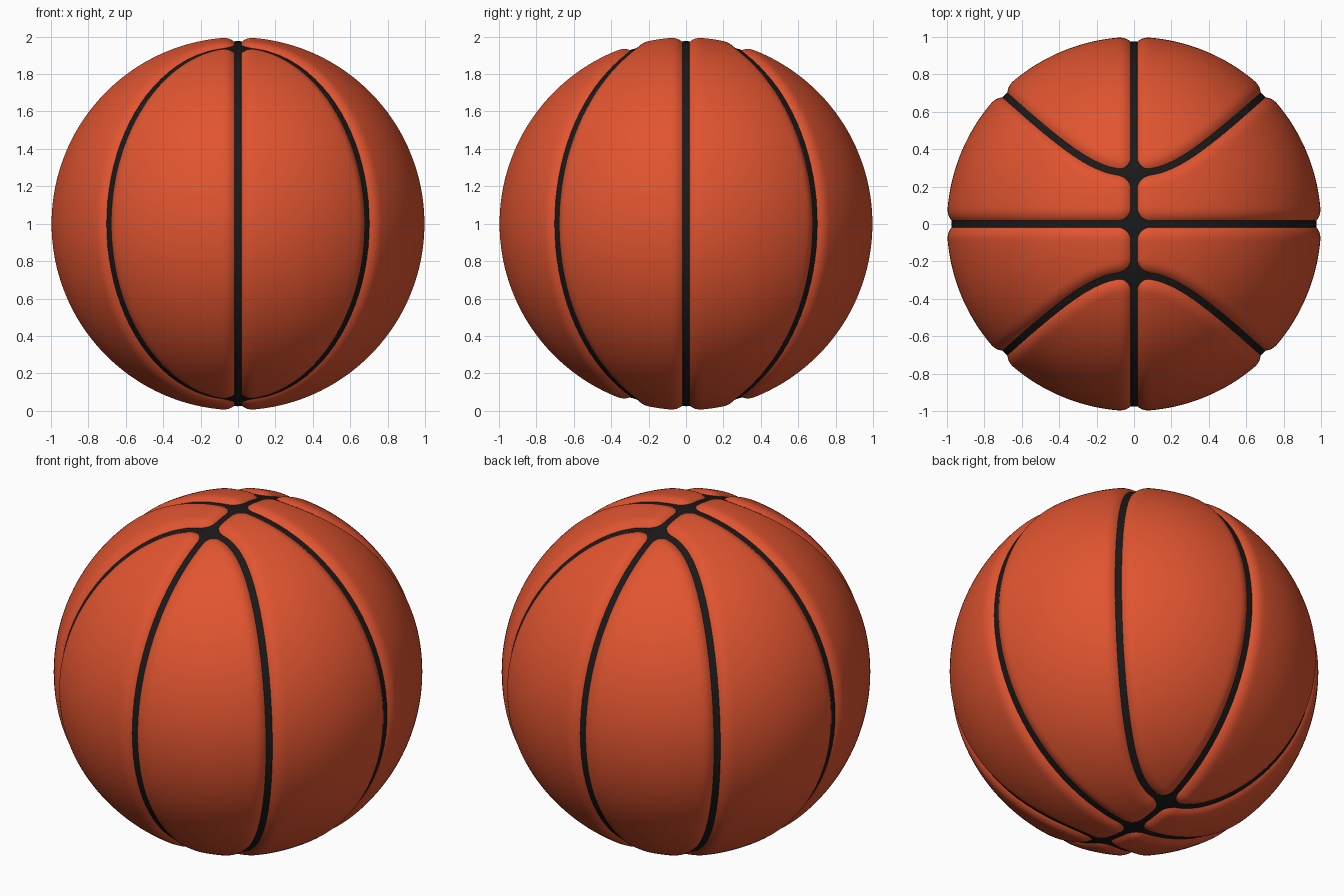
import bpy, bmesh, math
from mathutils import Vector, kdtree

if "Cube" in bpy.data.objects:
    bpy.data.objects.remove(bpy.data.objects["Cube"])

NODE_Y = 0.28            # where the curved seam crosses the x = 0 seam
DIAG = math.sqrt(0.5)    # curved seam meets the equator on the diagonal
ROUND, DEPTH, CORE_R = 0.09, 0.0434, 0.976


def material(name, rgb):
    m = bpy.data.materials.new(name)
    m.diffuse_color = (*rgb, 1)
    m.use_nodes = True
    m.node_tree.nodes["Principled BSDF"].inputs["Base Color"].default_value = m.diffuse_color
    return m


orange = material("orange_leather", (0.75, 0.09, 0.03))
black = material("black_rubber", (0.01, 0.01, 0.01))


def seam_point(t):
    # curved seam in one octant, from the top node (t=0) to the equator (t=1)
    p = 2.5
    x = DIAG * math.sin(t * math.pi / 2)
    k = (DIAG ** p - NODE_Y ** p) / DIAG ** p
    y = (NODE_Y ** p + k * x ** p) ** (1 / p)
    return Vector((x, y, math.sqrt(max(0, 1 - x * x - y * y))))


def meridian(axis, a0, a1, n):
    # arc measured from the pole, in the plane of z and the given axis
    out = []
    for i in range(n + 1):
        a = a0 + (a1 - a0) * i / n
        v = Vector((0, 0, 0 if abs(a - math.pi / 2) < 1e-9 else math.cos(a)))
        v[axis] = math.sin(a)
        out.append(v)
    return out


def resample(pts, n):
    # even spacing by arc length
    acc = [0.0]
    for a, b in zip(pts, pts[1:]):
        acc.append(acc[-1] + (b - a).length)
    out, j = [], 0
    for i in range(n + 1):
        s = acc[-1] * i / n
        while j < len(pts) - 2 and acc[j + 1] < s:
            j += 1
        f = (s - acc[j]) / max(acc[j + 1] - acc[j], 1e-12)
        out.append(pts[j].lerp(pts[j + 1], min(1, f)).normalized())
    out[-1] = pts[-1].copy()
    return out


seam = [seam_point(i / 2000) for i in range(2001)]
tree = kdtree.KDTree(len(seam))
for i, p in enumerate(seam):
    tree.insert(p, i)
tree.balance()


def displaced(p):
    # sink the surface towards the seams, with rounded panel corners
    gaps = (abs(p.x), abs(p.y), tree.find(p)[2])
    near = math.sqrt(sum(max(0, 1 - g / ROUND) ** 2 for g in gaps))
    return p * (1 - DEPTH * min(near, 1.4) ** 2.5)


def panel(name, left, right, cols=48):
    # grid stretched between two border lines, mirrored to all octants
    bm = bmesh.new()
    rows = []
    for a, b in zip(left, right):
        row = []
        for j in range(cols + 1):
            t = (1 - math.cos(math.pi * j / cols)) / 2
            row.append(bm.verts.new(displaced(a.lerp(b, t).normalized())))
        rows.append(row)
    for r0, r1 in zip(rows, rows[1:]):
        for j in range(cols):
            bm.faces.new((r0[j], r0[j + 1], r1[j + 1], r1[j]))
    bmesh.ops.remove_doubles(bm, verts=bm.verts, dist=1e-5)
    for f in bm.faces:
        f.normal_update()
        if f.normal.dot(f.calc_center_median()) < 0:
            f.normal_flip()
        f.smooth = True
    me = bpy.data.meshes.new(name)
    bm.to_mesh(me)
    bm.free()
    me.materials.append(orange)
    ob = bpy.data.objects.new(name, me)
    ob.location.z = 1
    bpy.context.collection.objects.link(ob)
    mod = ob.modifiers.new("mirror", 'MIRROR')
    mod.use_axis = (True, True, True)
    mod.merge_threshold = 1e-4


N = 100
node_angle = math.asin(NODE_Y)

# leaf-shaped panels between the curved seam and the x = 0 seam
panel("leaf_panels", resample(seam, N), meridian(1, node_angle, math.pi / 2, N))

# side panels between the y = 0 seam and the pole strip plus curved seam
strip = meridian(1, 0, node_angle, 100)
panel("side_panels", resample(strip[:-1] + seam, N), meridian(0, 0, math.pi / 2, N))

# black core showing through the grooves
bpy.ops.mesh.primitive_uv_sphere_add(segments=96, ring_count=48, radius=CORE_R,
                                     location=(0, 0, 1))
core = bpy.context.object
core.name = "groove_core"
core.data.materials.append(black)
bpy.ops.object.shade_smooth()
